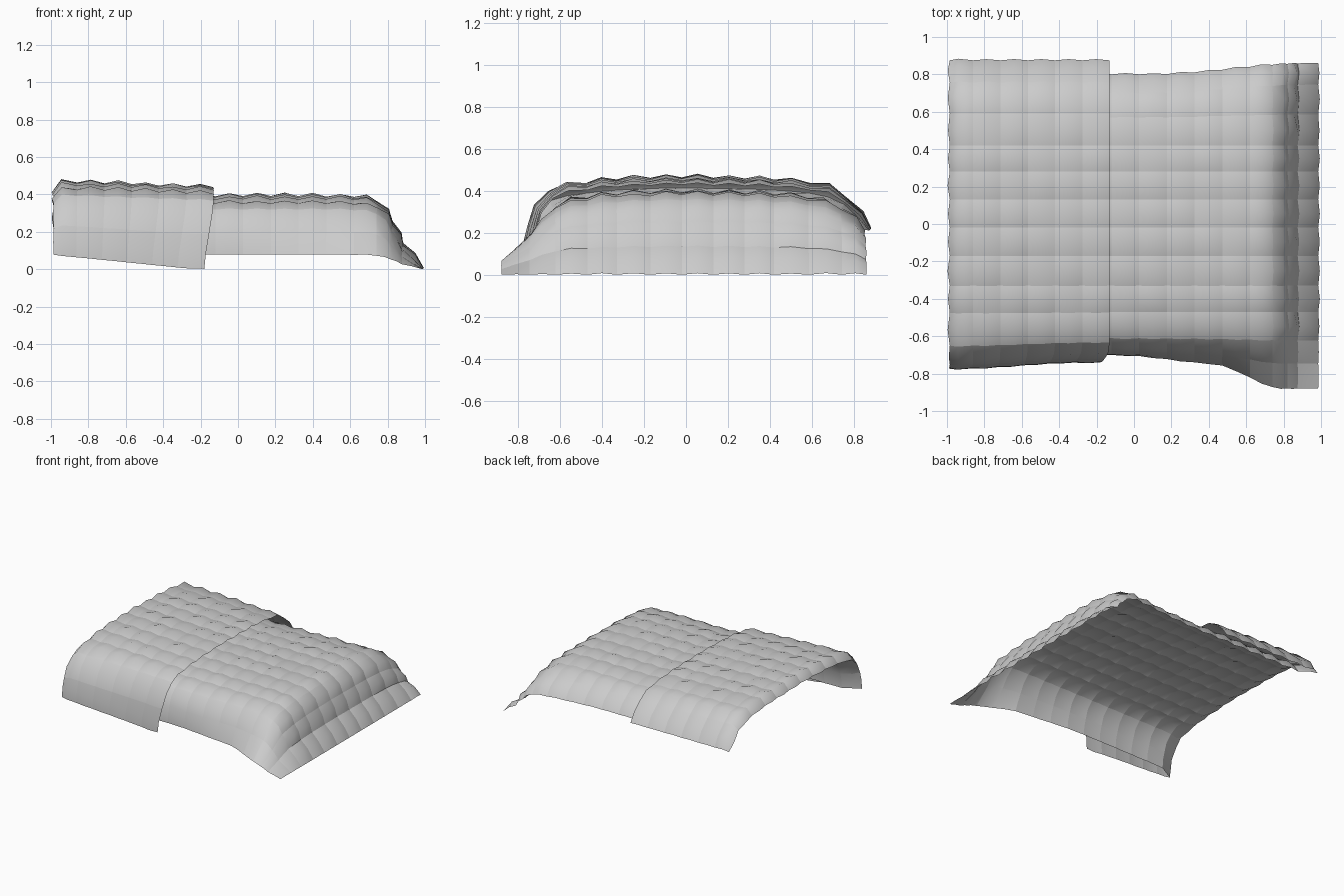
import bpy, bmesh, math, random
from mathutils import Vector

if "Cube" in bpy.data.objects:
    bpy.data.objects.remove(bpy.data.objects["Cube"])

random.seed(4)
CELLS_V, U0, U1 = 12, -6, 15      # stitch cells: lengthwise rows, folded-back part, main part
SUB = 2                           # faces per stitch cell
H = 0.37                          # bed height under the quilt

# cross profile (x, height factor) per cell: fold edge -> left bend -> top -> right drape
X = [-0.86 + 0.146 * i for i in range(5, -1, -1)] + [-0.985]
X += [-0.86 + 0.148 * i for i in range(11)] + [0.74, 0.82, 0.875, 0.985]
FX = [1.0] * 17 + [0.99, 0.93, 0.66, 0.35, 0.0]
# lengthwise profile from back hem over the top to front hem
Y = [0.80, 0.70, 0.57, 0.42, 0.28, 0.13, -0.02, -0.17, -0.33, -0.47, -0.61, -0.68, -0.70]
FY = [0.56, 0.84, 0.96, 1.0, 1.015, 1.02, 1.03, 1.02, 1.0, 0.96, 0.86, 0.54, 0.21]


def spline(tab, t):
    i = max(0, min(int(math.floor(t)), len(tab) - 2))
    f = t - i
    b, c = tab[i], tab[i + 1]
    a = tab[i - 1] if i else 2 * b - c
    d = tab[i + 2] if i + 2 < len(tab) else 2 * c - b
    return b + 0.5 * f * (c - a + f * (2*a - 5*b + 4*c - d + f * (3*(b - c) + d - a)))


def smooth(t):
    t = max(0.0, min(1.0, t))
    return t * t * (3 - 2 * t)


def base(u, v):
    x, fx = spline(X, u - U0), spline(FX, u - U0)
    y, fy = spline(Y, v), spline(FY, v)
    front, back = smooth((v - 8.5) / 2.8), smooth((3 - v) / 3)
    lift = 1 - smooth((u + 0.6) / 1.1)
    z = H * fx * fy
    # folded-back layer rests on top and hangs slightly further
    hang = smooth((v - 10) / 2)
    raised = 0.078 - 0.03 * max(0.0, -u / 6)
    z += lift * raised * (1 - hang) * (1 - 0.9 * smooth((1.6 - v) / 1.6))
    z -= hang * 0.075 * max(0.0, min(1.0, -u / 5.5))
    wide = 1 - smooth(u / 1.2)
    y += wide * (0.075 * back - (0.04 + 0.035 * smooth((-x - 0.2) / 0.8)) * front)
    x -= lift * 0.05 * hang * smooth(-u / 6)
    # corner flare on the right drape
    if u > 0:
        flare = max(0.0, (v - 9) / 3) ** 2.5
        y -= flare * (0.05 * smooth((x + 0.1) / 0.6) + 0.13 * smooth((x - 0.42) / 0.38))
        y += 0.06 * back * smooth((x - 0.1) / 0.85)
    return Vector((x, y, z))


def quilted(u, v, jit):
    e = 0.05
    p = base(u, v)
    du = base(min(u + e, U1), v) - base(max(u - e, U0), v)
    dv = base(u, min(v + e, CELLS_V)) - base(u, max(v - e, 0))
    n = dv.cross(du).normalized() * (1 if u > 0 else -1)
    su, sv = abs(math.sin(math.pi * u)), abs(math.sin(math.pi * v))
    # puffs flatten out on the hanging front
    amp = jit * (1 - 0.65 * smooth((v - 9.5) / 1.5))
    p += n * (0.010 * su + 0.010 * sv + 0.006 * su * sv) * amp
    p.z = max(p.z, 0.0)
    return p


# quilt: one continuous sheet with stitched puffs
bm = bmesh.new()
jit = {}
nu, nv = (U1 - U0) * SUB, CELLS_V * SUB
grid = []
for i in range(nu + 1):
    row = []
    for j in range(nv + 1):
        k = (i // SUB, j // SUB)
        jit.setdefault(k, random.uniform(0.8, 1.2))
        row.append(bm.verts.new(quilted(U0 + i / SUB, j / SUB, jit[k])))
    grid.append(row)
for i in range(nu):
    for j in range(nv):
        f = bm.faces.new((grid[i][j], grid[i][j + 1], grid[i + 1][j + 1], grid[i + 1][j]))
        f.smooth = True
# crisp stitch seams between the puffs
for i in range(nu + 1):
    for j in range(nv + 1):
        if i % SUB == 0 and j < nv:
            bm.edges.get((grid[i][j], grid[i][j + 1])).smooth = False
        if j % SUB == 0 and i < nu:
            bm.edges.get((grid[i][j], grid[i + 1][j])).smooth = False
bmesh.ops.reverse_faces(bm, faces=[]) 
me = bpy.data.meshes.new("quilt")
bm.to_mesh(me)
bm.free()
quilt = bpy.data.objects.new("quilt", me)
bpy.context.collection.objects.link(quilt)
